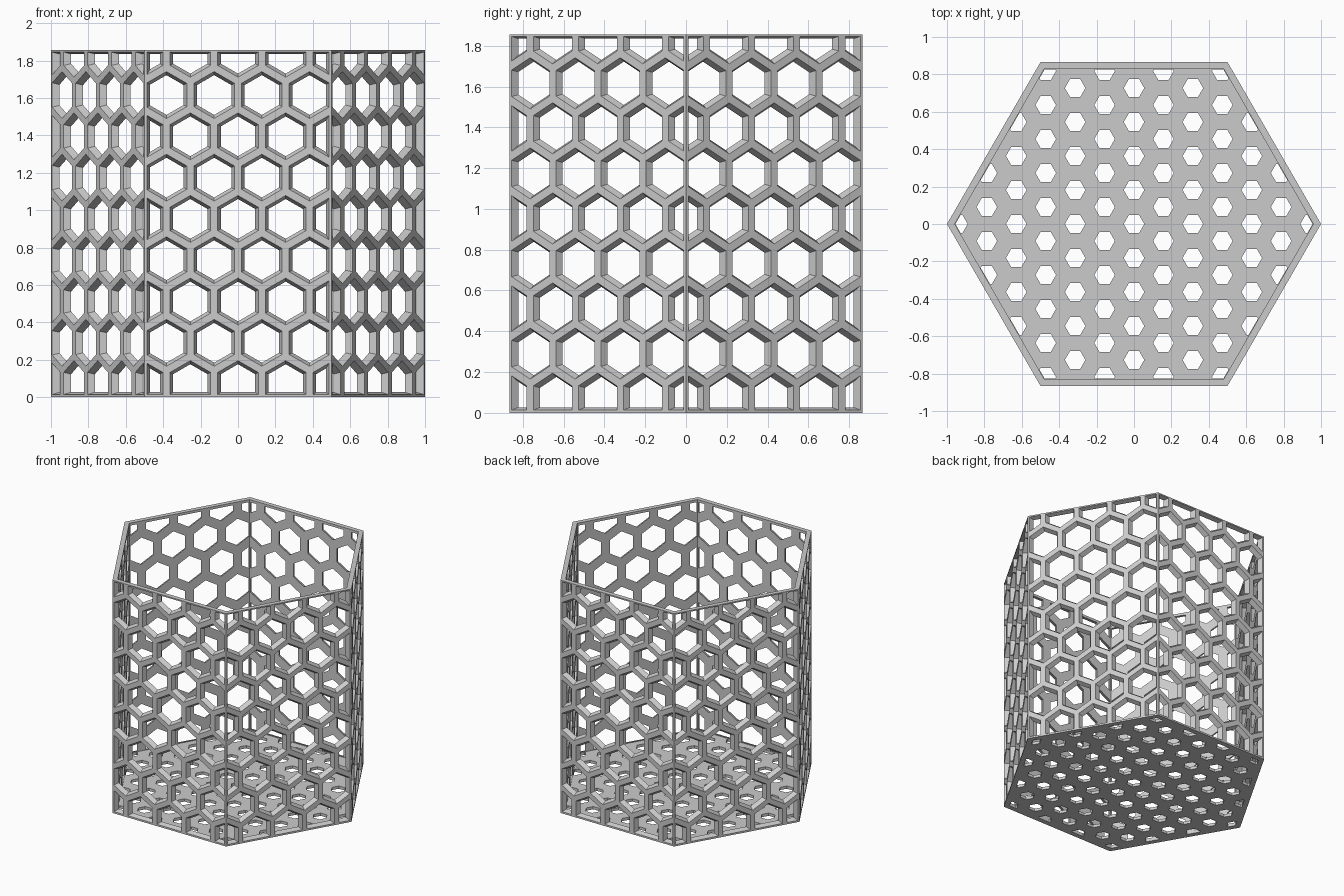
import bpy, bmesh, math
from mathutils import Vector, Matrix

if "Cube" in bpy.data.objects:
    bpy.data.objects.remove(bpy.data.objects["Cube"])

H = 1.855                      # total height
A_OUT, A_IN = 0.866, 0.830     # wall apothems, outside and inside
FLOOR = 0.022
PITCH, ROW = 0.255, 0.2208     # wall lattice
ROW0 = 0.07                    # height of the lowest row of openings

grey = bpy.data.materials.new("light grey")
grey.diffuse_color = (0.6, 0.6, 0.6, 1)
grey.use_nodes = True
grey.node_tree.nodes["Principled BSDF"].inputs["Base Color"].default_value = grey.diffuse_color


def make_object(name, bm):
    bmesh.ops.recalc_face_normals(bm, faces=bm.faces[:])
    me = bpy.data.meshes.new(name)
    bm.to_mesh(me)
    bm.free()
    me.materials.append(grey)
    ob = bpy.data.objects.new(name, me)
    bpy.context.collection.objects.link(ob)
    return ob


def hexagon(bm, r, z, turn=0.0, cx=0.0, cy=0.0):
    angles = [turn + math.radians(60 * i) for i in range(6)]
    return [bm.verts.new((cx + r * math.cos(a), cy + r * math.sin(a), z)) for a in angles]


def bridge(bm, a, b):
    for i in range(6):
        j = (i + 1) % 6
        bm.faces.new((a[i], a[j], b[j], b[i]))


def frustum(bm, r0, r1, z0, z1, turn, cx, cy):
    a, b = hexagon(bm, r0, z0, turn, cx, cy), hexagon(bm, r1, z1, turn, cx, cy)
    bridge(bm, a, b)
    bm.faces.new(a)
    bm.faces.new(b)


def clip(bm, co, no):
    """Cut away everything on the side the normal points to, then cap."""
    bmesh.ops.bisect_plane(bm, geom=bm.verts[:] + bm.edges[:] + bm.faces[:],
                           plane_co=co, plane_no=no, clear_outer=True, dist=1e-6)
    rim = [e for e in bm.edges if e.is_boundary]
    if rim:
        bmesh.ops.holes_fill(bm, edges=rim, sides=0)


def append(target, bm, matrix=Matrix()):
    me = bpy.data.meshes.new("temp")
    bm.to_mesh(me)
    me.transform(matrix)
    target.from_mesh(me)
    bpy.data.meshes.remove(me)


def cut(ob, cutter):
    mod = ob.modifiers.new("openings", 'BOOLEAN')
    mod.operation = 'DIFFERENCE'
    mod.solver = 'EXACT'
    mod.object = cutter
    cutter.hide_render = True
    bpy.context.view_layer.objects.active = ob
    bpy.ops.object.modifier_apply(modifier=mod.name)
    bpy.data.objects.remove(cutter)


# Hexagonal wall ring
k = 2 / math.sqrt(3)
bm = bmesh.new()
loops = [hexagon(bm, a * k, z) for a, z in ((A_OUT, 0), (A_OUT, H), (A_IN, H), (A_IN, 0))]
for i in range(4):
    bridge(bm, loops[i], loops[(i + 1) % 4])
wall = make_object("honeycomb_wall", bm)

# Openings of one panel (x along, y up, z outward), flared to the outside
R_IN, R_OUT, EXTRA = 0.184 / math.sqrt(3), 0.217 / math.sqrt(3), 0.004
T = A_OUT - A_IN
flare = (R_OUT - R_IN) / T * EXTRA
limits = [((1, 0), 0.470, 0.487), ((-1, 0), 0.470, 0.487),
          ((0, 1), H - 0.020, H - 0.010), ((0, -1), -0.027, -0.014)]
panel = bmesh.new()
for row in range(9):
    cols = (-1.5, -0.5, 0.5, 1.5) if row % 2 else range(-2, 3)
    for c in cols:
        bm = bmesh.new()
        frustum(bm, R_IN - flare, R_OUT + flare, -EXTRA, T + EXTRA,
                math.radians(90), c * PITCH, ROW0 + row * ROW)
        for (nx, ny), d0, d1 in limits:
            clip(bm, (nx * d0, ny * d0, 0), Vector((nx, ny, -(d1 - d0) / T)).normalized())
        append(panel, bm)
        bm.free()

# Same panel on all six sides
cutters = bmesh.new()
for i in range(6):
    a = math.radians(30 + 60 * i)
    out = Vector((math.cos(a), math.sin(a), 0))
    along = Vector((-math.sin(a), math.cos(a), 0))
    m = Matrix((along, Vector((0, 0, 1)), out)).transposed().to_4x4()
    append(cutters, panel, Matrix.Translation(out * A_IN) @ m)
panel.free()
cut(wall, make_object("wall_cutter", cutters))

# Floor plate
bm = bmesh.new()
frustum(bm, A_IN * k, A_IN * k, 0, FLOOR, 0, 0, 0)
floor = make_object("perforated_floor", bm)

# Floor openings, clipped at the foot of the wall
STEP = 0.1817
cutters = bmesh.new()
for col in range(-6, 7):
    for n in range(-6, 7):
        x, y = col * STEP * math.sqrt(3) / 2, (n + 0.5 * (col % 2)) * STEP
        bm = bmesh.new()
        frustum(bm, 0.055, 0.055, -0.01, FLOOR + 0.01, 0, x, y)
        for i in range(6):
            a = math.radians(30 + 60 * i)
            no = Vector((math.cos(a), math.sin(a), 0))
            clip(bm, no * (A_IN - 0.003), no)
        if bm.faces:
            append(cutters, bm)
        bm.free()
cut(floor, make_object("floor_cutter", cutters))
